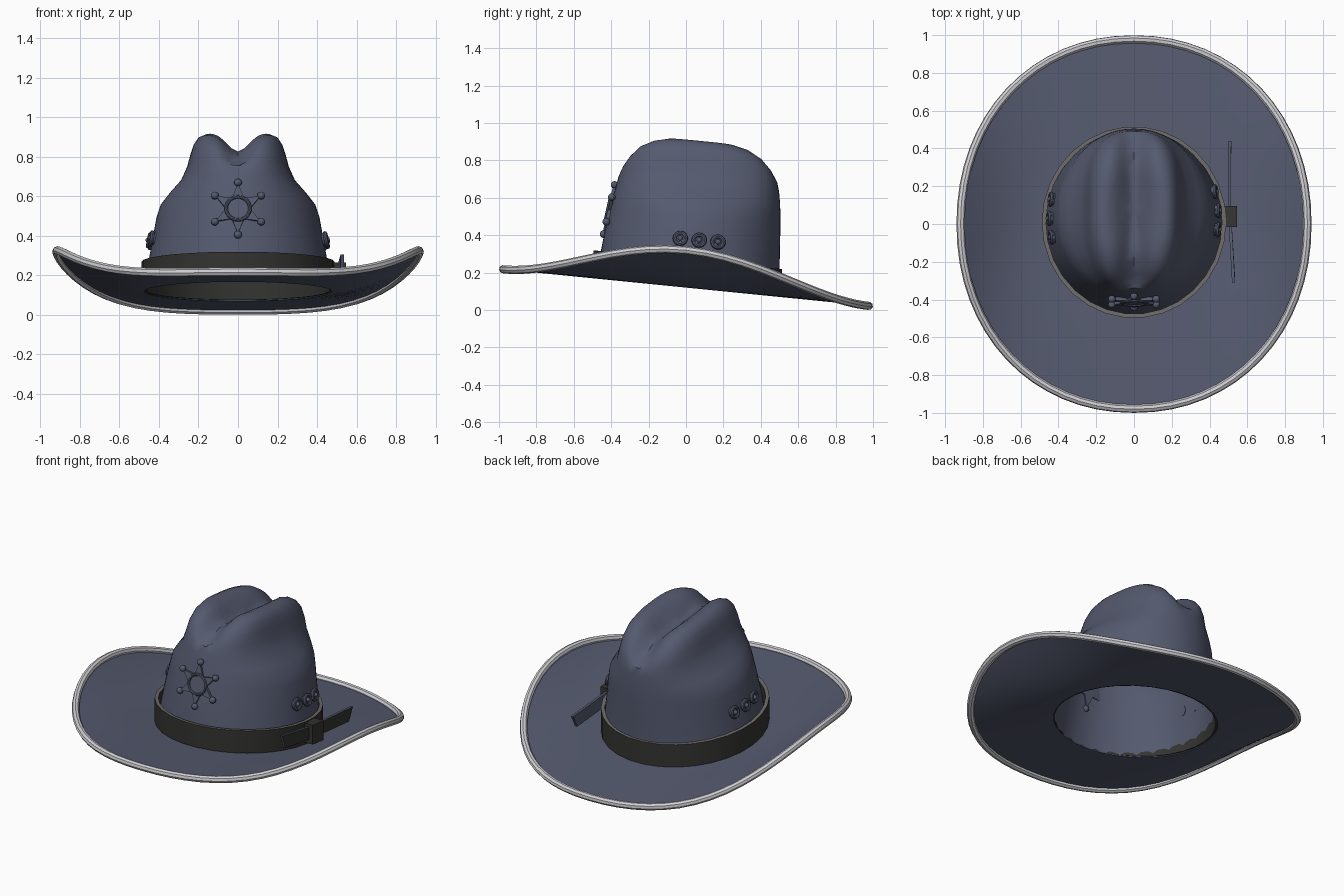
import bpy, bmesh, math
from mathutils import Matrix, Vector

if "Cube" in bpy.data.objects:
    bpy.data.objects.remove(bpy.data.objects["Cube"])


def material(name, rgb):
    m = bpy.data.materials.new(name)
    m.diffuse_color = (*rgb, 1)
    m.use_nodes = True
    m.node_tree.nodes["Principled BSDF"].inputs["Base Color"].default_value = m.diffuse_color
    return m


FELT = material("slate_felt", (0.090, 0.102, 0.158))
TRIM = material("pale_grey_trim", (0.62, 0.62, 0.65))
LEATHER = material("dark_leather", (0.034, 0.034, 0.032))
EDGE = material("grey_leather_edge", (0.15, 0.145, 0.14))


def finish(name, bm, mats, angle=40):
    bmesh.ops.recalc_face_normals(bm, faces=bm.faces)
    me = bpy.data.meshes.new(name)
    bm.to_mesh(me)
    bm.free()
    ob = bpy.data.objects.new(name, me)
    bpy.context.collection.objects.link(ob)
    for m in mats:
        me.materials.append(m)
    bpy.ops.object.select_all(action='DESELECT')
    ob.select_set(True)
    bpy.context.view_layer.objects.active = ob
    bpy.ops.object.shade_smooth_by_angle(angle=math.radians(angle))
    return ob


def spow(c, n):
    return math.copysign(abs(c) ** (2 / n), c)


def smooth(a, b, t):
    t = min(1, max(0, (t - a) / (b - a)))
    return t * t * (3 - 2 * t)


def tilt(x, y, z):
    # the whole hat leans forward-up: heights are sheared along y
    return Vector((x, y, z - 0.1 * y))


def oval(ax, yf, yb, n, segs):
    cy, b = (yf + yb) / 2, (yb - yf) / 2
    for i in range(segs):
        a = 2 * math.pi * i / segs
        yield ax * spow(math.cos(a), n), cy + b * spow(math.sin(a), n)


def loft(bm, rings, closed=False):
    rows = [[bm.verts.new(p) for p in r] for r in rings]
    pairs = list(zip(rows, rows[1:]))
    if closed:
        pairs.append((rows[-1], rows[0]))
    out = []
    for r0, r1 in pairs:
        k = len(r0)
        out.append([bm.faces.new((r0[i], r0[(i + 1) % k], r1[(i + 1) % k], r1[i]))
                    for i in range(k)])
    return rows, out


# --- hat body: brim and creased crown as one lofted shell ---
SEGS = 64
EX, EY = 0.918, 0.978


def rise(y):
    return 0.2 * max(0, 1 - (y / EY) ** 2) ** 2


base = list(oval(0.475, -0.475, 0.505, 2, SEGS))
edge = list(oval(EX, -EY, EY, 2.1, SEGS))
rings = []
for j in range(10, 0, -1):
    t = j / 10
    rings.append([tilt(bx + (ex - bx) * t, by + (ey - by) * t, 0.12 + rise(ey) * t ** 1.7)
                  for (bx, by), (ex, ey) in zip(base, edge)])

CROWN = [  # height, half width, front y, back y
    (0.12, .475, -.475, .505), (0.27, .453, -.455, .50), (0.40, .430, -.43, .503),
    (0.50, .412, -.408, .505), (0.56, .392, -.393, .505), (0.62, .345, -.375, .503),
    (0.68, .290, -.36, .498), (0.75, .258, -.34, .49), (0.81, .242, -.31, .465),
    (0.86, .226, -.265, .42), (0.895, .203, -.20, .36), (0.913, .168, -.14, .30),
    (0.912, .125, -.09, .25), (0.91, .085, -.03, .19), (0.91, .045, .03, .13),
    (0.91, .008, .07, .09)]
for z, ax, yf, yb in CROWN:
    n = 2 + 0.9 * smooth(0.5, 0.86, z)
    w = 0.1 * smooth(0.70, 0.84, z)
    rings.append([tilt(x, y, z - w * math.exp(-(x / 0.08) ** 2))
                  for x, y in oval(ax, yf, yb, n, SEGS)])
bm = bmesh.new()
rows, _ = loft(bm, rings)
bm.faces.new(rows[-1])
finish("hat_body", bm, [FELT], 50)

# --- rolled trim round the brim edge ---
cu = bpy.data.curves.new("brim_trim_path", 'CURVE')
cu.dimensions = '3D'
cu.bevel_depth = 0.022
cu.bevel_resolution = 2
sp = cu.splines.new('POLY')
sp.points.add(SEGS - 1)
for p, (x, y) in zip(sp.points, edge):
    p.co = (*tilt(x, y, 0.12 + rise(y)), 1)
sp.use_cyclic_u = True
tmp = bpy.data.objects.new("trim_helper", cu)
bpy.context.collection.objects.link(tmp)
me = bpy.data.meshes.new_from_object(tmp.evaluated_get(bpy.context.evaluated_depsgraph_get()))
bpy.data.objects.remove(tmp)
bm = bmesh.new()
bm.from_mesh(me)
for f in bm.faces:
    f.material_index = 0
finish("brim_trim", bm, [TRIM])

# --- leather hat band with pale top edge ---
bm = bmesh.new()
prof = [(0.0, 0.125), (0.0, 0.27), (-0.022, 0.27), (-0.022, 0.125)]
_, bands = loft(bm, [[tilt(x, y, z) for x, y in oval(.488 + d, -.498 - d, .516 + d, 2, 30)]
                     for d, z in prof], True)
for f in bands[1]:
    f.material_index = 1
finish("hat_band", bm, [LEATHER, EDGE], 25)


# --- strap tails and keeper loop on the right side ---
def prism(bm, quad, thick):
    # quad of (x, y, height) points, thickened along x
    a = [bm.verts.new(tilt(x + thick / 2, y, z)) for x, y, z in quad]
    b = [bm.verts.new(tilt(x - thick / 2, y, z)) for x, y, z in quad]
    bm.faces.new(a)
    bm.faces.new(b[::-1])
    for i in range(len(a)):
        j = (i + 1) % len(a)
        bm.faces.new((a[i], b[i], b[j], a[j]))


bm = bmesh.new()
prism(bm, [(.505, .04, .16), (.507, .40, .165), (.507, .44, .25), (.505, .04, .24)], .016)
prism(bm, [(.507, .04, .16), (.527, -.28, .19), (.527, -.31, .275), (.507, .04, .24)], .016)
bmesh.ops.recalc_face_normals(bm, faces=bm.faces)
for f in bm.faces:
    f.material_index = 0 if f.normal.x > 0.5 else 1
finish("strap_tails", bm, [LEATHER, FELT], 30)
bm = bmesh.new()
prism(bm, [(.508, -.015, .14), (.508, .095, .14), (.508, .095, .265), (.508, -.015, .265)], .075)
finish("strap_keeper", bm, [LEATHER], 30)


def ring(bm, R, r, M, segs=24, sides=8):
    loft(bm, [[M @ Vector(((R + r * math.cos(b)) * math.cos(a), (R + r * math.cos(b)) * math.sin(a),
                           r * math.sin(b)))
               for a in (2 * math.pi * i / segs for i in range(segs))]
              for b in (2 * math.pi * j / sides for j in range(sides))], True)


def ball(bm, r, M):
    bmesh.ops.create_uvsphere(bm, u_segments=12, v_segments=8, radius=r, matrix=M)


# --- six-pointed star badge ---
up = Vector((0, 0.06, 0.27)).normalized()
nor = Vector((1, 0, 0)).cross(up)
M = Matrix((Vector((1, 0, 0)), up, nor)).transposed().to_4x4()
M.translation = (0, -0.408, 0.537)
bm = bmesh.new()
pts = []
for i in range(12):
    a = math.pi / 2 + i * math.pi / 6
    r = 0.062 if i % 2 else 0.13
    pts.append((r * math.cos(a), r * math.sin(a)))
rows, _ = loft(bm, [[M @ Vector((x, y, h)) for x, y in pts] for h in (-0.008, 0.010)])
bm.faces.new(rows[0][::-1])
bm.faces.new(rows[1])
ring(bm, 0.06, 0.009, M @ Matrix.Translation((0, 0, 0.010)))
for x, y in pts[::2]:
    ball(bm, 0.02, M @ Matrix.Translation((x * 1.04, y * 1.04, 0.004)))
finish("star_badge", bm, [FELT])

# --- round studs, three on each side ---
for side, label, shift in ((1, "right", 0), (-1, "left", -0.04)):
    bm = bmesh.new()
    for y in (-0.03, 0.07, 0.17):
        y += shift
        x = 0.436 * math.sqrt(1 - ((y - 0.035) / 0.468) ** 2) + 0.006
        d = Vector((side, (y - 0.035) * 0.9, 0.19)).normalized()
        S = Matrix.Translation(tilt(side * x, y, 0.379)) @ d.to_track_quat('Z', 'Y').to_matrix().to_4x4()
        bmesh.ops.create_cone(bm, cap_ends=True, segments=20, radius1=0.032, radius2=0.032,
                              depth=0.02, matrix=S)
        ring(bm, 0.03, 0.011, S @ Matrix.Translation((0, 0, 0.008)), 20)
        ball(bm, 0.014, S @ Matrix.Translation((0, 0, 0.012)))
    finish("studs_" + label, bm, [FELT])
